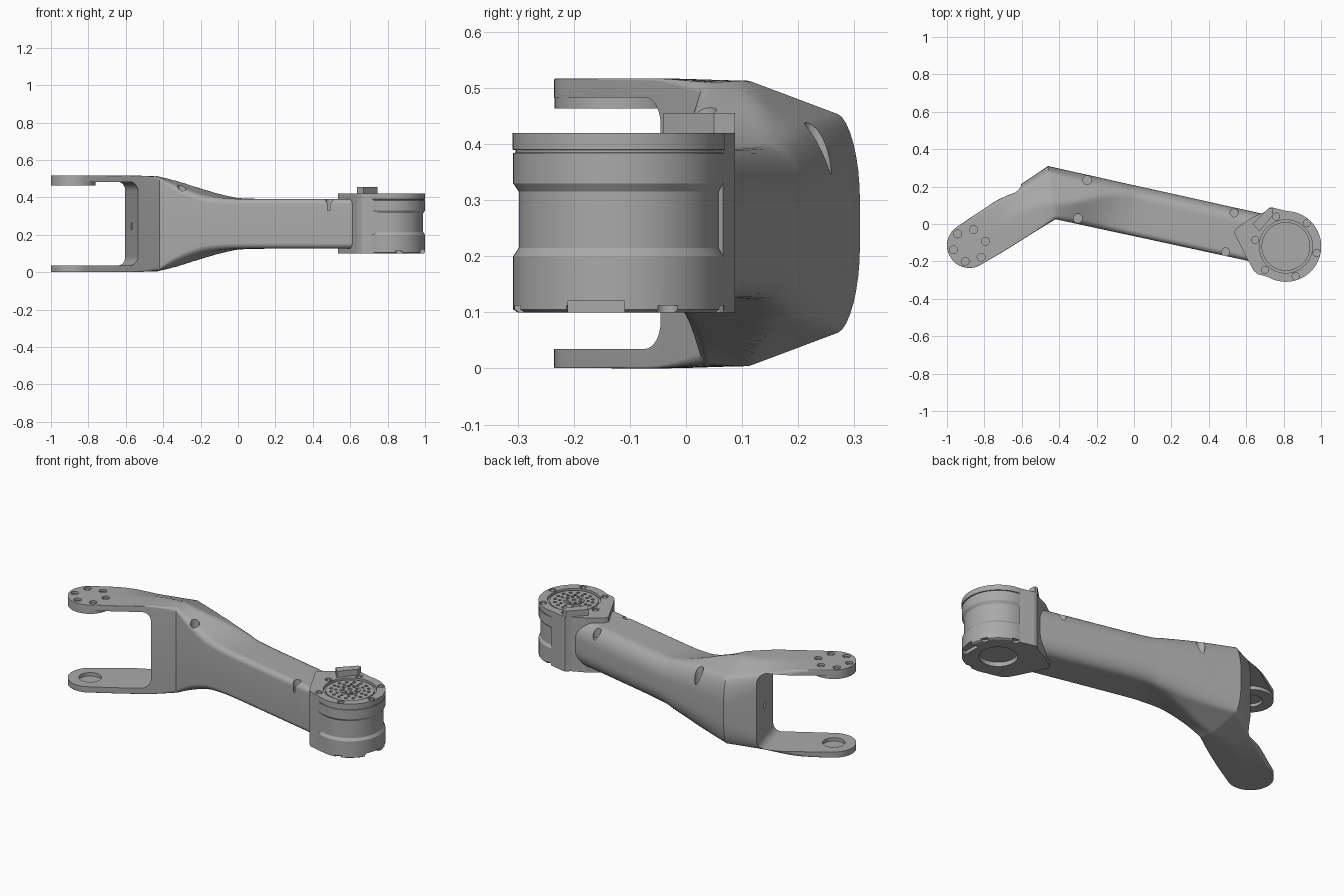
import bpy, bmesh
from math import sin, cos, pi, radians, atan2
from mathutils import Vector, Matrix

if "Cube" in bpy.data.objects:
    bpy.data.objects.remove(bpy.data.objects["Cube"])

MID = 0.2585
metal = bpy.data.materials.new("grey_metal")
metal.use_nodes = True
metal.diffuse_color = (0.4, 0.4, 0.4, 1)
metal.node_tree.nodes["Principled BSDF"].inputs["Base Color"].default_value = (0.4, 0.4, 0.4, 1)


def finish(name, bm):
    bmesh.ops.recalc_face_normals(bm, faces=bm.faces)
    mesh = bpy.data.meshes.new(name)
    bm.to_mesh(mesh)
    bm.free()
    mesh.materials.append(metal)
    ob = bpy.data.objects.new(name, mesh)
    bpy.context.collection.objects.link(ob)
    return ob


def smooth(ob, angle=28):
    bpy.ops.object.select_all(action="DESELECT")
    ob.select_set(True)
    bpy.context.view_layer.objects.active = ob
    bpy.ops.object.shade_smooth_by_angle(angle=radians(angle))


def loft(bm, rings):
    rows = [[bm.verts.new(p) for p in r] for r in rings]
    n = len(rows[0])
    for a, b in zip(rows, rows[1:]):
        for i in range(n):
            bm.faces.new((a[i], a[(i + 1) % n], b[(i + 1) % n], b[i]))
    bm.faces.new(rows[0])
    bm.faces.new(rows[-1])


def turned(name, x, y, profile, seg=64):
    # solid of revolution from (radius, height) pairs
    bm = bmesh.new()
    loft(bm, [[(x + r * cos(2 * pi * i / seg), y + r * sin(2 * pi * i / seg), z)
               for i in range(seg)] for r, z in profile])
    return finish(name, bm)


def prism(name, outline, z0, z1):
    bm = bmesh.new()
    loft(bm, [[(x, y, z) for x, y in outline] for z in (z0, z1)])
    return finish(name, bm)


def pins(spots, r, z0, z1, seg=20):
    bm = bmesh.new()
    for x, y in spots:
        bmesh.ops.create_cone(bm, cap_ends=True, segments=seg, radius1=r, radius2=r, depth=z1 - z0,
                              matrix=Matrix.Translation((x, y, (z0 + z1) / 2)))
    return finish("cutter", bm)


def circle(x, y, r, n, start=0):
    return [(x + r * cos(radians(start) + 2 * pi * i / n), y + r * sin(radians(start) + 2 * pi * i / n))
            for i in range(n)]


def cut(ob, cutter):
    mod = ob.modifiers.new("cut", "BOOLEAN")
    mod.operation, mod.solver, mod.object = "DIFFERENCE", "EXACT", cutter
    bpy.context.view_layer.objects.active = ob
    bpy.ops.object.modifier_apply(modifier=mod.name)
    bpy.data.objects.remove(cutter)


def section(st):
    # rounded cross-section between a front and a back point, height varying across it
    fx, fy, bx, by, hf, tr, hm, hb, ru, rv, rf = st
    f, b = Vector((fx, fy)), Vector((bx, by))
    w = (b - f).length

    def height(t):
        return hf + (hm - hf) * t / tr if t < tr else hm + (hb - hm) * (t - tr) / (1 - tr)
    top = []
    for i in range(9):
        a = pi / 2 * i / 8
        top.append((rf * (1 - cos(a)), 1 - rf / hf * (1 - sin(a))))
    for i in range(1, 12):
        top.append((rf + (w - ru - rf) * i / 12, 1))
    for i in range(9):
        a = pi / 2 * i / 8
        top.append((w - ru + ru * sin(a), 1 - rv / hb * (1 - cos(a))))
    both = top + [(u, -v) for u, v in reversed(top)]
    return [(*f.lerp(b, u / w), MID + v * height(u / w)) for u, v in both]


def blend(a, b, c, d, t):
    return [0.5 * (2 * q + (r - p) * t + (2 * p - 5 * q + 4 * r - s) * t * t
                   + (3 * q - p - 3 * r + s) * t ** 3) for p, q, r, s in zip(a, b, c, d)]


# Link body: round fork tip, fork arm, elbow and beam in one loft
TX, TY, TR = -0.88, -0.115, 0.12
ANG = atan2(0.57, 0.82)
along, across = Vector((cos(ANG), sin(ANG))), Vector((-sin(ANG), cos(ANG)))
stations = []
for i in range(1, 13):
    a = pi / 2 * i / 12
    c = Vector((TX, TY)) - along * TR * cos(a)
    stations.append([*(c - across * TR * sin(a)), *(c + across * TR * sin(a)),
                     0.258, 0.5, 0.258, 0.258, 0.002, 0.002, 0.002])
fork = [stations[-1],
        [-0.67, -0.13, -0.775, 0.10, 0.258, 0.5, 0.258, 0.25, 0.01, 0.02, 0.003],
        [-0.535, -0.045, -0.605, 0.212, 0.258, 0.5, 0.255, 0.21, 0.03, 0.09, 0.006],
        [-0.42, 0.025, -0.46, 0.31, 0.25, 0.3, 0.255, 0.18, 0.04, 0.14, 0.02]]
beam = [fork[-1],
        [-0.32, 0.004, -0.34, 0.283, 0.195, 0.4, 0.23, 0.17, 0.05, 0.12, 0.03],
        [-0.20, -0.022, -0.20, 0.252, 0.15, 0.6, 0.19, 0.157, 0.06, 0.11, 0.03],
        [-0.08, -0.048, -0.05, 0.218, 0.136, 0.75, 0.15, 0.14, 0.06, 0.10, 0.03],
        [0.06, -0.078, 0.10, 0.185, 0.133, 0.75, 0.134, 0.133, 0.07, 0.10, 0.03],
        [0.66, -0.208, 0.70, 0.052, 0.133, 0.75, 0.133, 0.133, 0.07, 0.10, 0.03]]
for run in (fork, beam):
    ext = [run[0]] + run + [run[-1]]
    for k in range(len(run) - 1):
        stations += [blend(*ext[k:k + 4], j / 6) for j in range(1, 7)]
bm = bmesh.new()
loft(bm, [section(s) for s in stations])
body = finish("link_body", bm)

# Fork opening with rounded inner corners
wall = Vector((-0.07, 0.257)).normalized()
out = Vector((-wall.y, wall.x)) if wall.y > 0 else wall
root = Vector((-0.57, 0.083))
corner = 0.05
low, high = 0.035, 0.483
profile = [(0.8, high), (0.8, low)]
profile += [(corner * (1 - sin(pi / 2 * i / 8)), low + corner * (1 - cos(pi / 2 * i / 8))) for i in range(9)]
profile += [(corner * (1 - cos(pi / 2 * i / 8)), high - corner * (1 - sin(pi / 2 * i / 8))) for i in range(9)]
bm = bmesh.new()
loft(bm, [[(*(root + wall * side + out * d), z) for d, z in profile] for side in (-0.7, 0.6)])
cut(body, finish("cutter", bm))

# Bolt pockets, fork bolt holes and bearing recess
cut(body, pins([(-0.25, 0.235), (-0.30, 0.03)], 0.024, 0.33, 0.6))
cut(body, pins([(0.535, 0.06), (0.49, -0.15)], 0.022, 0.33, 0.6))
bolt_ring = circle(TX, TY, 0.088, 6, 15)
cut(body, pins(bolt_ring, 0.021, 0.50, 0.6))
cut(body, pins([(TX, TY)], 0.06, 0.015, 0.06, 40))
bm = bmesh.new()
bmesh.ops.create_cube(bm, size=1, matrix=Matrix.Translation((*root, 0.245))
                      @ Matrix.Rotation(atan2(out.y, out.x), 4, "Z") @ Matrix.Diagonal((0.02, 0.025, 0.035, 1)))
cut(body, finish("cutter", bm))
smooth(body)

# Thick pad and bolts under the upper fork plate
pad = turned("fork_tip_pad", TX, TY, [(0.119, 0.463), (0.119, 0.49)])
cut(pad, pins([(TX, TY)], 0.06, 0.4, 0.48, 40))
smooth(pad)
for i, (x, y) in enumerate(bolt_ring):
    smooth(turned(f"fork_bolt_{i}", x, y, [(0.013, 0.49), (0.013, 0.508)], 16))

# Motor housing with narrowed waist
MX, MY = 0.812, -0.12
housing = turned("motor_housing", MX, MY, [
    (0.18, 0.1), (0.188, 0.105), (0.188, 0.2), (0.178, 0.215), (0.178, 0.315), (0.188, 0.33),
    (0.188, 0.384), (0.184, 0.385), (0.184, 0.389), (0.189, 0.39), (0.189, 0.42)], 80)
cut(housing, pins([(MX, MY)], 0.142, 0.405, 0.5, 64))
cut(housing, pins([(MX, MY)], 0.1, 0.05, 0.125, 48))
edge_bolts = circle(MX, MY, 0.168, 6, -12)
cut(housing, pins(edge_bolts, 0.019, 0.408, 0.5))
cut(housing, pins(circle(MX, MY, 0.187, 7, -75)[:4], 0.02, 0.05, 0.112))
bm = bmesh.new()
bmesh.ops.create_cube(bm, size=1, matrix=Matrix.Translation((0.985, -0.16, 0.1))
                      @ Matrix.Diagonal((0.06, 0.1, 0.04, 1)))
cut(housing, finish("cutter", bm))
smooth(housing)
for i, (x, y) in enumerate(edge_bolts):
    smooth(turned(f"motor_bolt_{i}", x, y, [(0.011, 0.4), (0.011, 0.416)], 16))

# Output flange with two rings of holes and a raised hub
flange = turned("output_flange", MX, MY, [(0.13, 0.40), (0.13, 0.414)])
cut(flange, pins(circle(MX, MY, 0.102, 16), 0.009, 0.408, 0.5, 12))
cut(flange, pins(circle(MX, MY, 0.076, 12), 0.008, 0.408, 0.5, 12))
smooth(flange)
hub = turned("output_hub", MX, MY, [(0.055, 0.41), (0.055, 0.419)], 40)
cut(hub, pins(circle(MX, MY, 0.038, 8), 0.009, 0.412, 0.5, 12))
cut(hub, pins([(MX, MY)], 0.012, 0.412, 0.5, 16))
smooth(hub)

# Bracket joining the beam to the motor
outline = [(0.535, -0.045), (0.545, -0.025), (0.63, 0.035), (0.70, 0.065), (0.725, 0.087), (0.745, 0.087),
           (0.83, 0.066), (0.75, -0.02), (0.68, -0.12), (0.70, -0.22), (0.745, -0.29), (0.66, -0.268),
           (0.64, -0.25), (0.615, -0.205)]
bracket = prism("motor_bracket", outline, 0.1, 0.42)
cut(bracket, pins([(MX, MY)], 0.142, 0.405, 0.5, 64))
cut(bracket, pins([(MX, MY)], 0.1, 0.05, 0.125, 48))
cut(bracket, pins(edge_bolts, 0.019, 0.408, 0.5))
cut(bracket, pins(edge_bolts, 0.015, 0.05, 0.112))

# Raised connector block on top of the bracket
prism("connector_block", [(0.635, 0.0), (0.67, -0.04), (0.745, 0.05), (0.74, 0.087), (0.72, 0.085)], 0.415, 0.455)
